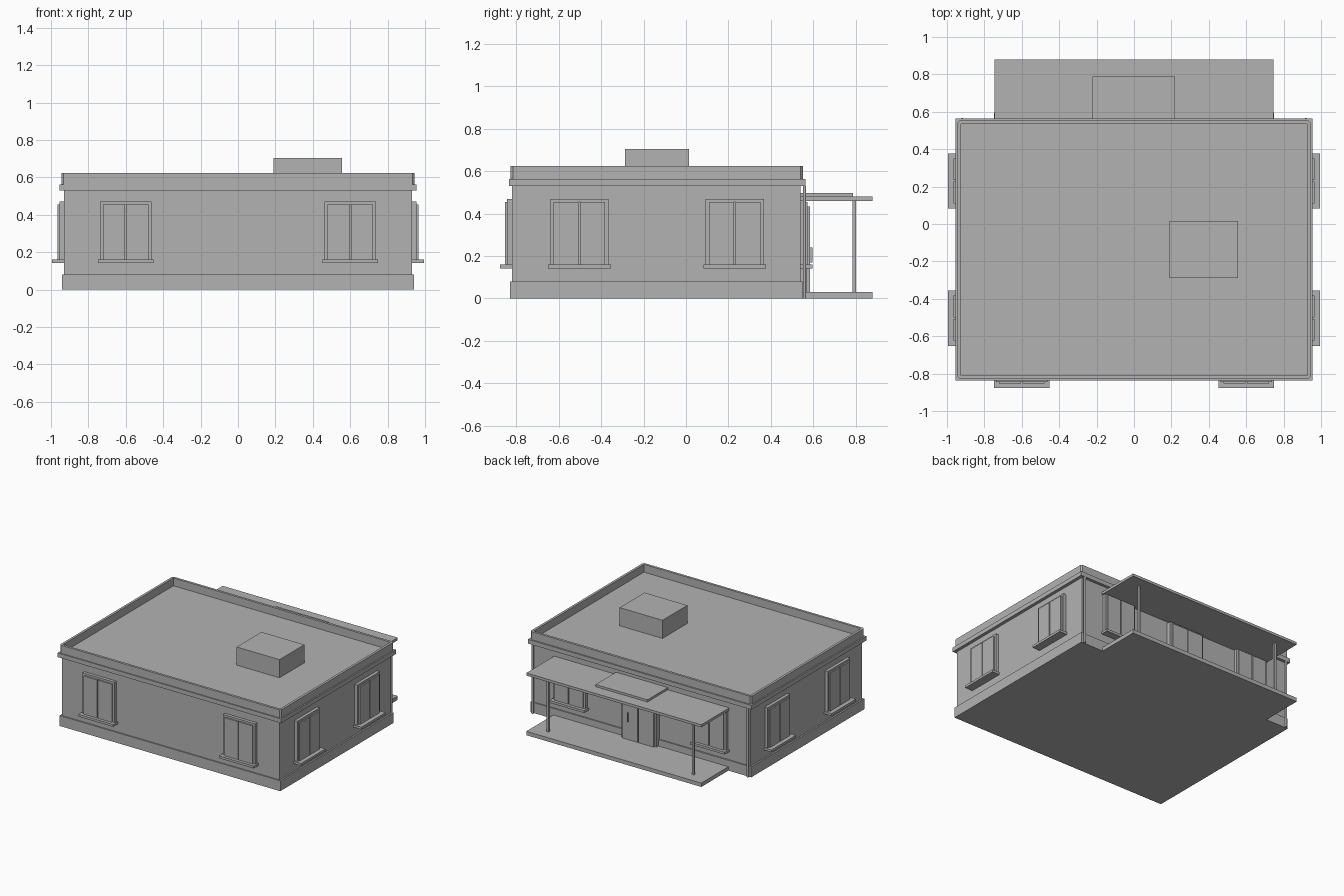
import bpy, bmesh

cube = bpy.data.objects.get("Cube")
if cube:
    bpy.data.objects.remove(cube, do_unlink=True)

grey = bpy.data.materials.new("plain_grey")
grey.use_nodes = True
colour = (0.45, 0.45, 0.45, 1)
grey.diffuse_color = colour
grey.node_tree.nodes["Principled BSDF"].inputs["Base Color"].default_value = colour

# Wall planes of the main block
SIDE, FRONT, BACK = 0.93, -0.82, 0.54


def finish(bm, name):
    bmesh.ops.recalc_face_normals(bm, faces=bm.faces)
    mesh = bpy.data.meshes.new(name)
    bm.to_mesh(mesh)
    bm.free()
    mesh.materials.append(grey)
    obj = bpy.data.objects.new(name, mesh)
    bpy.context.collection.objects.link(obj)
    return obj


def box_mesh(x, y, z):
    bm = bmesh.new()
    bmesh.ops.create_cube(bm, size=1)
    for v in bm.verts:
        v.co = [lo + (c + 0.5) * (hi - lo) for c, (lo, hi) in zip(v.co, (x, y, z))]
    return bm


def box(name, x, y, z):
    return finish(box_mesh(x, y, z), name)


def wall_box(name, wall, u, depth, z):
    """Box standing out from a wall: u runs along it, depth away from it."""
    if wall in ("front", "back"):
        base, s = (FRONT, -1) if wall == "front" else (BACK, 1)
        return box(name, u, sorted(base + s * d for d in depth), z)
    s = 1 if wall == "left" else -1
    return box(name, sorted(s * (SIDE + d) for d in depth), u, z)


def frame(name, wall, c, half, z, depth, bar):
    """Jambs and head of an opening."""
    for side, s in (("a", -1), ("b", 1)):
        edge = sorted((c + s * half, c + s * (half - bar)))
        wall_box(f"{name}_jamb_{side}", wall, edge, (-0.01, depth), z)
    wall_box(f"{name}_head", wall, (c - half + bar, c + half - bar), (-0.01, depth), (z[1] - bar, z[1]))


def leaves(name, wall, c, half, z, depth):
    """Pair of leaves with a narrow gap between them."""
    wall_box(f"{name}_leaf_a", wall, (c - half, c - 0.004), (-0.01, depth), z)
    wall_box(f"{name}_leaf_b", wall, (c + 0.004, c + half), (-0.01, depth), z)


def window(wall, c, label):
    name = f"{wall}_window_{label}"
    frame(name, wall, c, 0.137, (0.16, 0.47), 0.024, 0.016)
    leaves(name, wall, c, 0.121, (0.16, 0.454), 0.034)
    wall_box(f"{name}_sill", wall, (c - 0.148, c + 0.148), (-0.01, 0.065 if wall in ("left", "right") else 0.057), (0.142, 0.16))


# Main block with plinth and cornice
box("walls", (-SIDE, SIDE), (FRONT, BACK), (0.04, 0.55))
box("plinth", (-0.942, 0.942), (-0.83, 0.55), (0, 0.08))
box("cornice", (-0.954, 0.954), (-0.836, 0.563), (0.53, 0.563))

# Parapet with chamfered corners and sunken roof deck
bm = box_mesh((-0.944, 0.944), (-0.828, 0.553), (0.54, 0.625))
upright = [e for e in bm.edges if abs(e.verts[0].co.z - e.verts[1].co.z) > 0.01]
bmesh.ops.bevel(bm, geom=upright, offset=0.012, segments=1, affect="EDGES")
bm.normal_update()
top = max(bm.faces, key=lambda f: f.calc_center_median().z)
bmesh.ops.inset_region(bm, faces=[top], thickness=0.02)
bmesh.ops.inset_region(bm, faces=[top], thickness=0.0005, depth=-0.06)
finish(bm, "parapet_and_roof")

box("roof_hatch", (0.19, 0.556), (-0.288, 0.015), (0.555, 0.705))

# Windows on all four walls
for label, c in (("a", -0.6), ("b", 0.6)):
    window("front", c, label)
    window("back", c, label)
for label, c in (("a", -0.503), ("b", 0.23)):
    window("left", c, label)
    window("right", c, label)

# Double entrance door
frame("door", "back", 0, 0.15, (0.03, 0.45), 0.032, 0.016)
leaves("door", "back", 0, 0.134, (0.03, 0.434), 0.045)
wall_box("door_handle", "back", (0.08, 0.088), (0.04, 0.056), (0.17, 0.24))

# Porch slab, canopy and posts
box("porch_slab", (-0.747, 0.747), (0.53, 0.88), (0, 0.03))
box("porch_canopy", (-0.747, 0.747), (0.53, 0.88), (0.46, 0.48))
box("canopy_upper_slab", (-0.223, 0.22), (0.53, 0.788), (0.48, 0.497))
for side, x in (("right", -0.62), ("left", 0.62)):
    box(f"{side}_porch_post", (x - 0.008, x + 0.008), (0.785, 0.801), (0.03, 0.46))

# Downpipes at the back corners
for side, x in (("right", -0.918), ("left", 0.918)):
    bm = bmesh.new()
    bmesh.ops.create_cone(bm, cap_ends=True, segments=12, radius1=0.008, radius2=0.008, depth=0.53)
    bmesh.ops.translate(bm, verts=bm.verts, vec=(x, 0.559, 0.265))
    pipe = finish(bm, f"{side}_downpipe")
    for p in pipe.data.polygons:
        p.use_smooth = len(p.vertices) == 4
